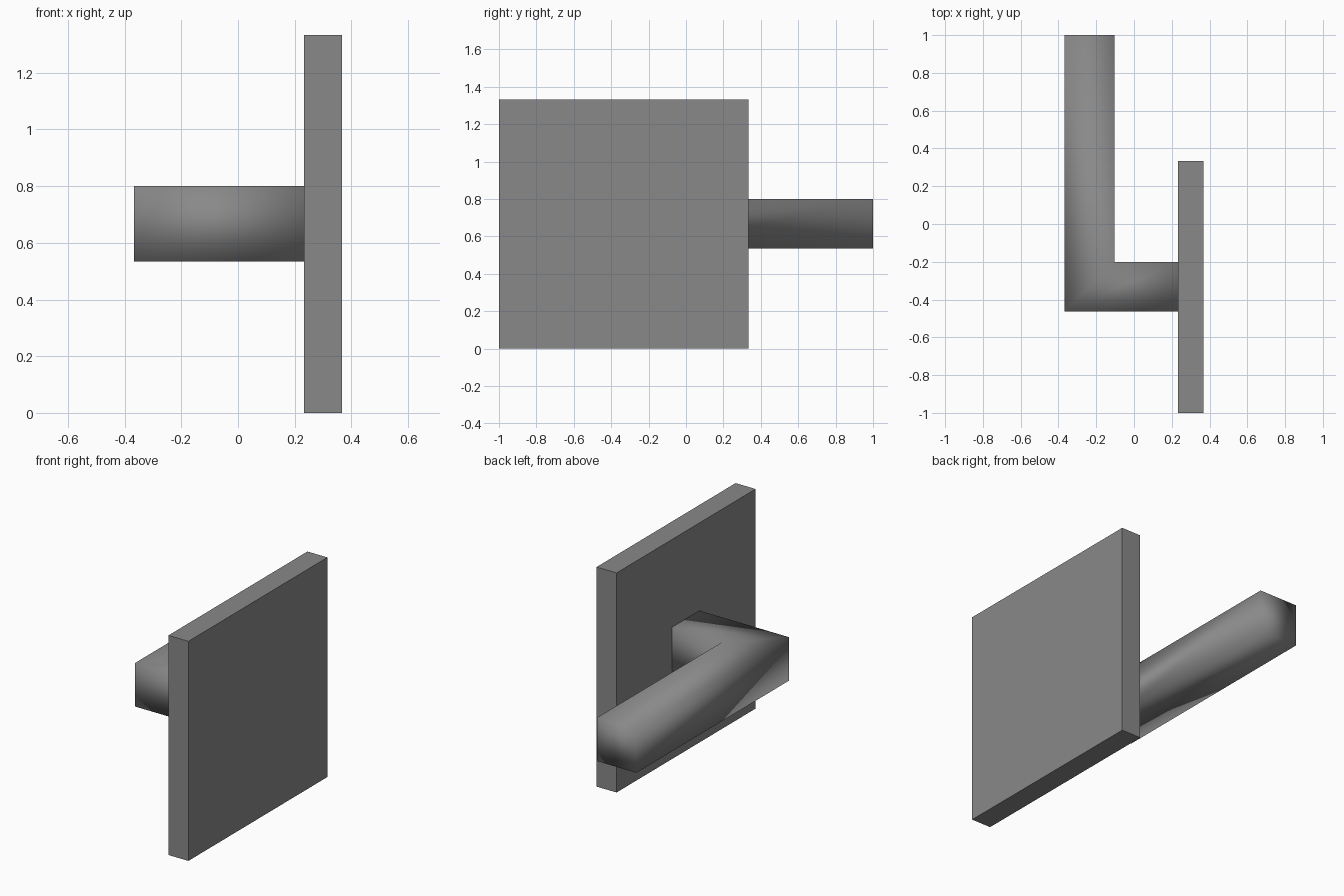
import bpy, bmesh
from mathutils import Vector

if "Cube" in bpy.data.objects:
    bpy.data.objects.remove(bpy.data.objects["Cube"])

dark = bpy.data.materials.new("dark_grey")
dark.diffuse_color = (0.25, 0.25, 0.25, 1)
dark.use_nodes = True
dark.node_tree.nodes["Principled BSDF"].inputs["Base Color"].default_value = dark.diffuse_color


def finish(bm, name, smooth):
    bmesh.ops.recalc_face_normals(bm, faces=bm.faces)
    for f in bm.faces:
        f.smooth = smooth
    mesh = bpy.data.meshes.new(name)
    bm.to_mesh(mesh)
    bm.free()
    mesh.materials.append(dark)
    bpy.context.collection.objects.link(bpy.data.objects.new(name, mesh))


# Square mounting plate
bm = bmesh.new()
lo, hi = Vector((0.233, -1, 0)), Vector((0.367, 0.333, 1.333))
for v in bmesh.ops.create_cube(bm, size=1)["verts"]:
    v.co = (lo + hi) / 2 + v.co * (hi - lo)
finish(bm, "mounting_plate", False)

# L-shaped handle: outer and inner edge of the plan, mitred at the elbow
outer = [(0.233, -0.462), (-0.367, -0.462), (-0.367, 1)]
inner = [(0.233, -0.2), (-0.104, -0.2), (-0.104, 1)]
bottom, top = 0.535, 0.8

bm = bmesh.new()
rings = [[bm.verts.new((*p, z)) for p, z in
          ((o, bottom), (i, bottom), (i, top), (o, top))]
         for o, i in zip(outer, inner)]
for a, b in zip(rings, rings[1:]):
    for k in range(4):
        n = (k + 1) % 4
        bm.faces.new((a[k], a[n], b[n], b[k]))
# End caps
bm.faces.new(rings[0])
bm.faces.new(rings[-1])
finish(bm, "lever_handle", True)
